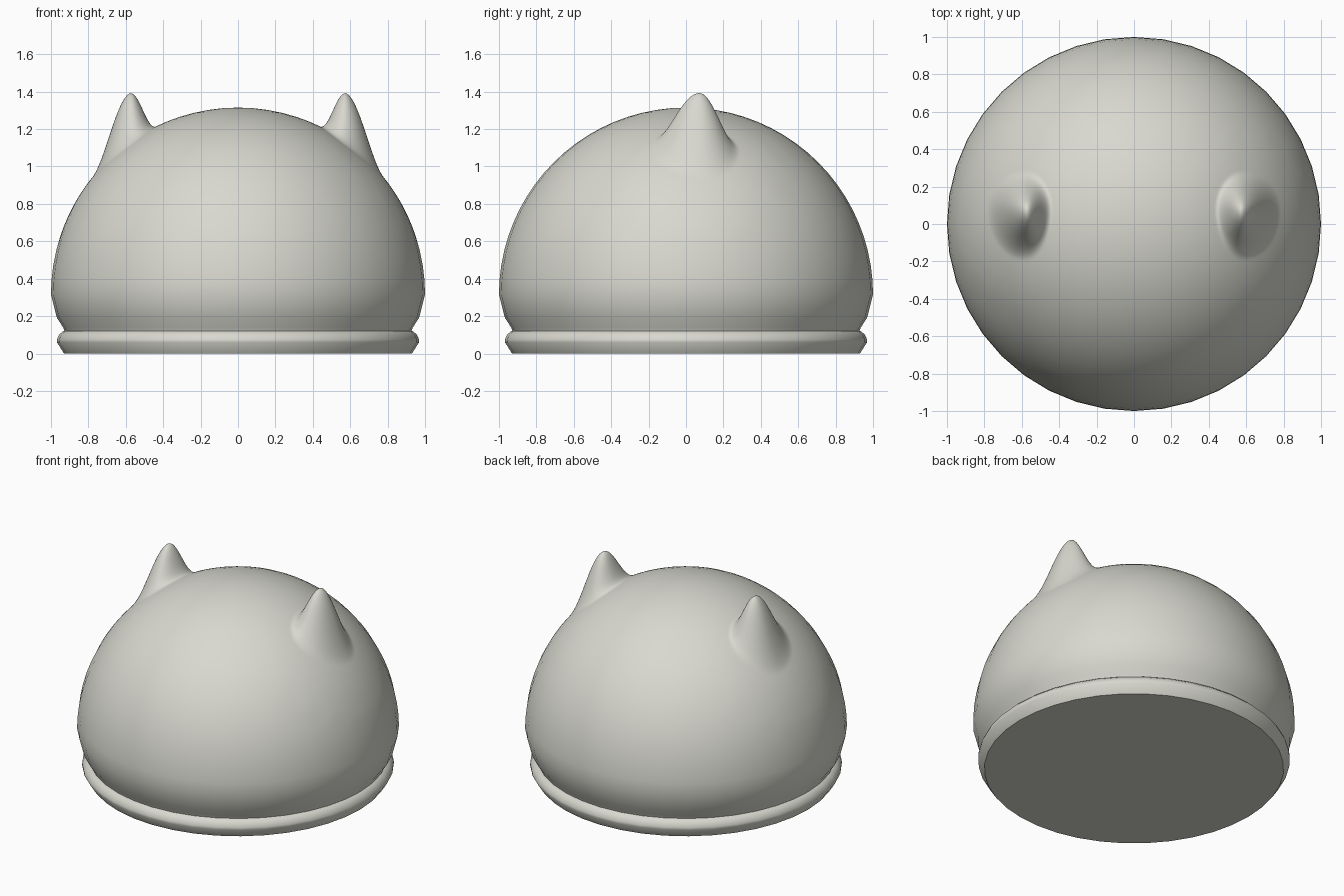
import bpy, bmesh, math

cube = bpy.data.objects.get("Cube")
if cube:
    bpy.data.objects.remove(cube, do_unlink=True)

SEGMENTS = 40
CENTRE_Z = 0.315

clay = bpy.data.materials.new("warm light grey")
clay.use_nodes = True
colour = (0.69, 0.69, 0.63, 1)
clay.diffuse_color = colour
clay.node_tree.nodes["Principled BSDF"].inputs["Base Color"].default_value = colour


def lathe(profile):
    """Spin a radius/height profile, listed from bottom to top, about z."""
    bm = bmesh.new()
    verts = [bm.verts.new((r, 0, z)) for r, z in profile]
    edges = [bm.edges.new(pair) for pair in zip(verts, verts[1:])]
    bmesh.ops.spin(bm, geom=verts + edges, cent=(0, 0, 0), axis=(0, 0, 1),
                   angle=math.tau, steps=SEGMENTS)
    bmesh.ops.remove_doubles(bm, verts=bm.verts, dist=0.0005)
    return bm


def finish(name, bm, sharp_angle):
    bmesh.ops.recalc_face_normals(bm, faces=bm.faces)
    mesh = bpy.data.meshes.new(name)
    bm.to_mesh(mesh)
    bm.free()
    mesh.materials.append(clay)
    obj = bpy.data.objects.new(name, mesh)
    bpy.context.collection.objects.link(obj)
    bpy.ops.object.select_all(action="DESELECT")
    obj.select_set(True)
    bpy.context.view_layer.objects.active = obj
    bpy.ops.object.shade_smooth_by_angle(angle=math.radians(sharp_angle))


def ear_distance(x, y):
    """Distance from the ear tip, scaled to 1 at the edge of the ear."""
    dx, dy = abs(x) - 0.585, y - 0.075
    u = dx / (0.2 if dx > 0 else 0.15)
    v = dy / (0.21 if dy > 0 else 0.27)
    return math.hypot(u, v)


# Dome: tucked-in lower edge below a hemisphere
profile = [(0.925, 0.11), (0.935, 0.14), (0.968, 0.19)]
for i in range(21):
    a = math.pi / 2 * i / 20
    profile.append((math.cos(a), CENTRE_Z + math.sin(a)))
dome = lathe(profile)

# Finer faces around the two ears
for reach in (1.9, 1.5, 1.25):
    near = {e for f in dome.faces if f.calc_center_median().z > 0.6
            and ear_distance(*f.calc_center_median().xy) < reach for e in f.edges}
    bmesh.ops.subdivide_edges(dome, edges=list(near), cuts=1, use_grid_fill=True)
bmesh.ops.triangulate(dome, faces=[f for f in dome.faces if len(f.verts) > 4])

# Ears: pulled straight up out of the dome
for v in dome.verts:
    if v.co.z < 0.6:
        continue
    t = ear_distance(v.co.x, v.co.y)
    if t < 1.9:
        r2 = v.co.x ** 2 + v.co.y ** 2
        v.co.z = CENTRE_Z + math.sqrt(max(0, 1 - r2))
    if t < 1:
        v.co.z += 0.265 * (0.5 + 0.5 * math.cos(math.pi * t))
finish("eared_dome", dome, 75)

# Base rim with a flat closed underside
rim = lathe([(0, 0), (0.93, 0), (0.968, 0.06), (0.968, 0.075),
             (0.957, 0.1), (0.935, 0.12), (0.9, 0.125)])
finish("base_rim", rim, 45)
